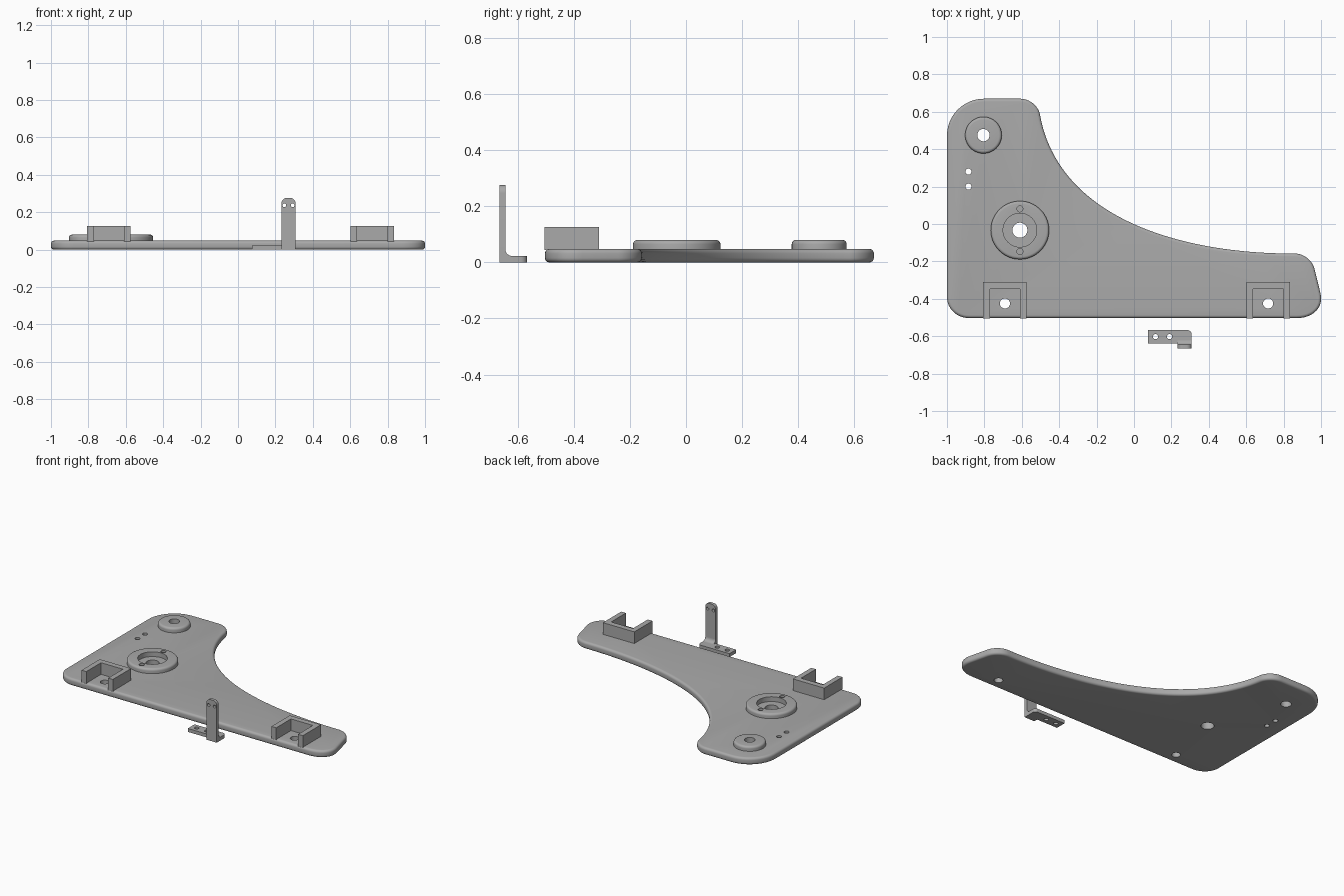
import bpy, bmesh, math
from mathutils import Vector, Matrix

old = bpy.data.objects.get("Cube")
if old:
    bpy.data.objects.remove(old, do_unlink=True)

grey = bpy.data.materials.new("plain_grey")
grey.use_nodes = True
COLOUR = (0.4, 0.4, 0.4, 1)
grey.diffuse_color = COLOUR
grey.node_tree.nodes["Principled BSDF"].inputs["Base Color"].default_value = COLOUR

PLATE_TOP = 0.048


def bezier(a, b, c, d, steps):
    """Points along a cubic curve, both ends included."""
    a, b, c, d = (Vector(p) for p in (a, b, c, d))
    pts = []
    for i in range(steps + 1):
        t = i / steps
        u = 1 - t
        pts.append(a * u**3 + b * 3 * u * u * t + c * 3 * u * t * t + d * t**3)
    return pts


def corner(start, tip, end, steps=12):
    """Rounded corner that leaves and arrives along the two sides."""
    s, k, e = Vector(start), Vector(tip), Vector(end)
    return bezier(s, s.lerp(k, 0.56), e.lerp(k, 0.56), e, steps)


def circle(x, y, r, n=48):
    return [Vector((x + r * math.cos(2 * math.pi * i / n),
                    y + r * math.sin(2 * math.pi * i / n))) for i in range(n)]


def rect(x0, x1, y0, y1):
    return [Vector(p) for p in ((x0, y0), (x1, y0), (x1, y1), (x0, y1))]


def prism(name, outline, z0, z1, round_top=0, round_bottom=0, matrix=None):
    """Extrude an outline upwards, with optional rounded rims."""
    bm = bmesh.new()
    base = bm.faces.new([bm.verts.new((p.x, p.y, z0)) for p in outline])
    top = bmesh.ops.extrude_face_region(bm, geom=[base], use_keep_orig=True)["geom"]
    bmesh.ops.translate(bm, vec=(0, 0, z1 - z0),
                        verts=[g for g in top if isinstance(g, bmesh.types.BMVert)])
    for z, r in ((z1, round_top), (z0, round_bottom)):
        if r:
            rim = [e for e in bm.edges if all(abs(v.co.z - z) < 1e-5 for v in e.verts)]
            bmesh.ops.bevel(bm, geom=rim, offset=r, segments=5, profile=0.5,
                            affect='EDGES')
    if matrix:
        bm.transform(matrix)
    bmesh.ops.recalc_face_normals(bm, faces=bm.faces)
    mesh = bpy.data.meshes.new(name)
    bm.to_mesh(mesh)
    bm.free()
    mesh.materials.append(grey)
    obj = bpy.data.objects.new(name, mesh)
    bpy.context.collection.objects.link(obj)
    return obj


def cut(obj, outline, z0=-0.1, z1=0.3, matrix=None):
    """Subtract a prism and drop the cutter."""
    cutter = prism("cutter", outline, z0, z1, matrix=matrix)
    mod = obj.modifiers.new("cut", 'BOOLEAN')
    mod.operation = 'DIFFERENCE'
    mod.solver = 'EXACT'
    mod.object = cutter
    bpy.context.view_layer.objects.active = obj
    bpy.ops.object.modifier_apply(modifier=mod.name)
    bpy.data.objects.remove(cutter, do_unlink=True)


# Base plate with a swept concave edge
outline = (corner((-0.88, -0.503), (-1, -0.503), (-1, -0.39))[::-1]
           + corner((0.87, -0.503), (1.03, -0.503), (0.997, -0.37))
           + corner((0.965, -0.24), (0.945, -0.158), (0.86, -0.158))
           + bezier((0.85, -0.158), (0.25, -0.158), (-0.4, 0.03), (-0.502, 0.58), 48)
           + corner((-0.503, 0.587), (-0.52, 0.67), (-0.61, 0.67))
           + corner((-0.8, 0.67), (-1, 0.67), (-1, 0.47)))
plate = prism("base_plate", outline, 0, PLATE_TOP, 0.016, 0.016)

# Raised hubs
HUB = (-0.61, -0.033)
POST = (-0.805, 0.475)
large_hub = prism("large_hub", circle(*HUB, 0.156, 64), 0.046, 0.08, 0.015)
cut(large_hub, circle(*HUB, 0.09))
for side in (-1, 1):
    cut(large_hub, circle(HUB[0], HUB[1] + side * 0.114, 0.016, 24))
small_hub = prism("small_hub", circle(*POST, 0.098, 64), 0.046, 0.08, 0.015)
cut(small_hub, circle(*POST, 0.033))

# Holes through the plate
cut(plate, circle(*HUB, 0.04))
cut(plate, circle(*POST, 0.033))
for y in (0.2, 0.28):
    cut(plate, circle(-0.885, y, 0.016, 24))

# Open-fronted sockets along the front edge
for name, x in (("right_socket", -0.69), ("left_socket", 0.717)):
    socket = prism(name, rect(x - 0.116, x + 0.116, -0.504, -0.311), 0.044, 0.126)
    cut(socket, rect(x - 0.081, x + 0.081, -0.6, -0.348))
    cut(plate, circle(x, -0.425, 0.027, 32))

# Separate angle bracket: foot, upright and inside fillet
foot_outline = ([Vector((0.075, -0.567)), Vector((0.075, -0.638)), Vector((0.308, -0.638))]
                + corner((0.308, -0.59), (0.308, -0.567), (0.285, -0.567), 8))
foot = prism("bracket_foot", foot_outline, 0, 0.023)
for x in (0.115, 0.19):
    cut(foot, circle(x, -0.602, 0.014, 24))

# Stands an outline up so its second axis becomes height
stand = Matrix.Rotation(math.pi / 2, 4, 'X')
upright_outline = ([Vector((0.232, 0)), Vector((0.308, 0))]
                   + corner((0.308, 0.247), (0.308, 0.276), (0.28, 0.276), 8)
                   + corner((0.26, 0.276), (0.232, 0.276), (0.232, 0.247), 8))
upright = prism("bracket_upright", upright_outline, 0.644, 0.665, matrix=stand)
for x in (0.248, 0.292):
    cut(upright, circle(x, 0.237, 0.01, 24), 0.6, 0.7, stand)
# Join under the upright and the fillet curve, swept along x
side_on = Matrix(((0, 0, 1, 0), (1, 0, 0, 0), (0, 1, 0, 0), (0, 0, 0, 1)))
fillet_outline = ([Vector((-0.646, 0)), Vector((-0.62, 0))]
                  + corner((-0.62, 0.023), (-0.644, 0.023), (-0.644, 0.047), 8)
                  + [Vector((-0.646, 0.047))])
prism("bracket_fillet", fillet_outline, 0.232, 0.308, matrix=side_on)

# Smooth curved faces, keep real edges sharp
for obj in bpy.context.view_layer.objects:
    obj.select_set(obj.type == 'MESH' and grey.name in obj.data.materials)
bpy.context.view_layer.objects.active = plate
bpy.ops.object.shade_smooth_by_angle(angle=math.radians(30))
